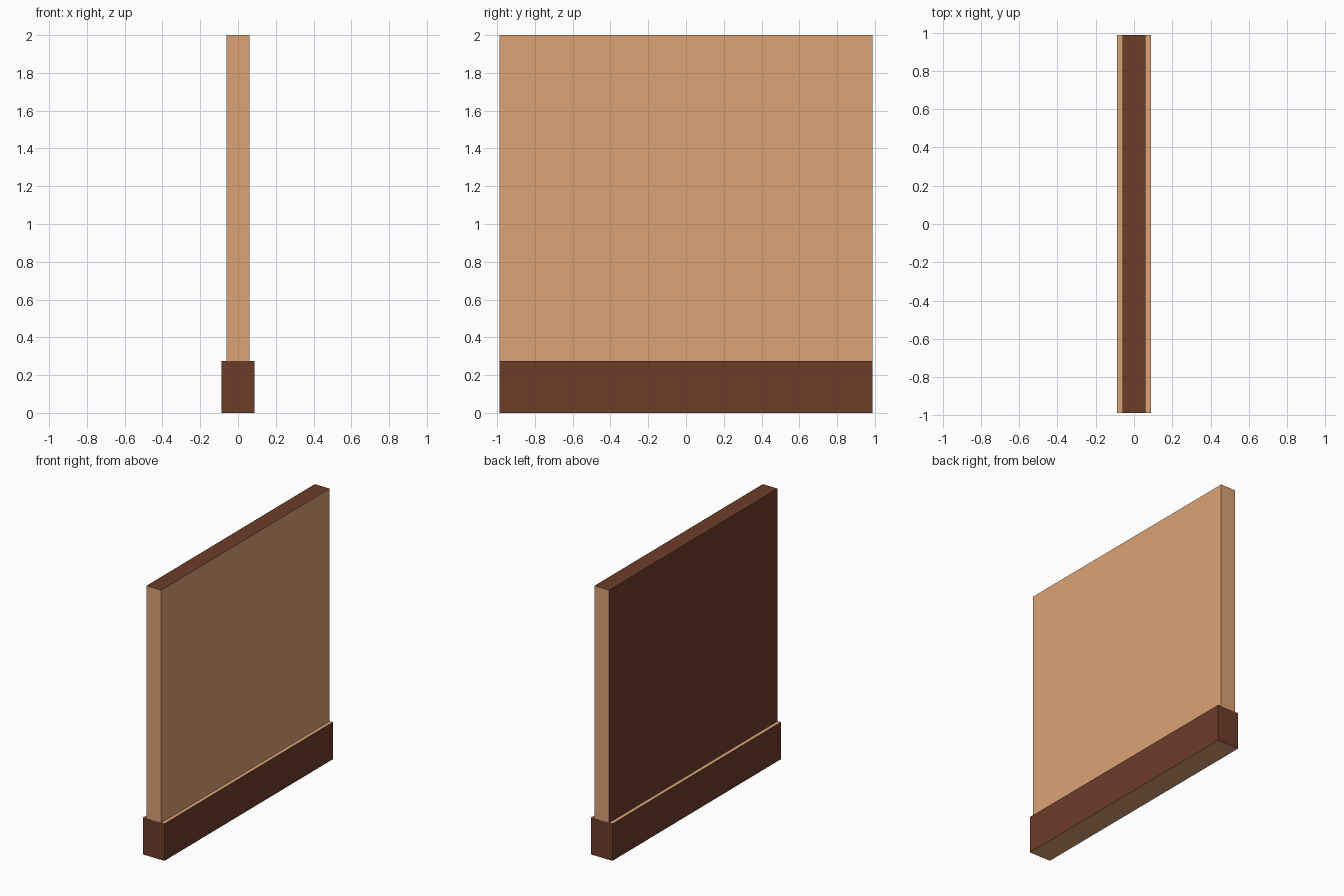
import bpy
import bmesh
from mathutils import Matrix

if "Cube" in bpy.data.objects:
    bpy.data.objects.remove(bpy.data.objects["Cube"])


def material(name, color):
    mat = bpy.data.materials.new(name)
    mat.diffuse_color = color
    mat.use_nodes = True
    mat.node_tree.nodes["Principled BSDF"].inputs["Base Color"].default_value = mat.diffuse_color
    return mat


TAN = material("tan_paint", (0.71, 0.37, 0.18, 1))
BROWN = material("brown_wood", (0.153, 0.045, 0.022, 1))


def box(name, size, z0, is_brown):
    """Box standing on z0; is_brown picks brown faces by their normal."""
    bm = bmesh.new()
    bmesh.ops.create_cube(bm, size=1, matrix=Matrix.Translation((0, 0, z0 + size[2] / 2))
                          @ Matrix.Diagonal((*size, 1)))
    bm.normal_update()
    for f in bm.faces:
        f.material_index = 1 if is_brown(f.normal) else 0
    mesh = bpy.data.meshes.new(name)
    bm.to_mesh(mesh)
    bm.free()
    mesh.materials.append(TAN)
    mesh.materials.append(BROWN)
    obj = bpy.data.objects.new(name, mesh)
    bpy.context.collection.objects.link(obj)
    return obj


LENGTH, BASE_H, TOTAL_H = 1.974, 0.275, 2.0

# Skirting: brown on all four sides, tan on its top and underside
box("skirting_base", (0.176, LENGTH, BASE_H), 0, lambda n: abs(n.z) < 0.5)

# Wall panel: tan, with a brown left face and top edge
box("wall_panel", (0.122, LENGTH, TOTAL_H - BASE_H), BASE_H,
    lambda n: n.x < -0.5 or n.z > 0.5)
